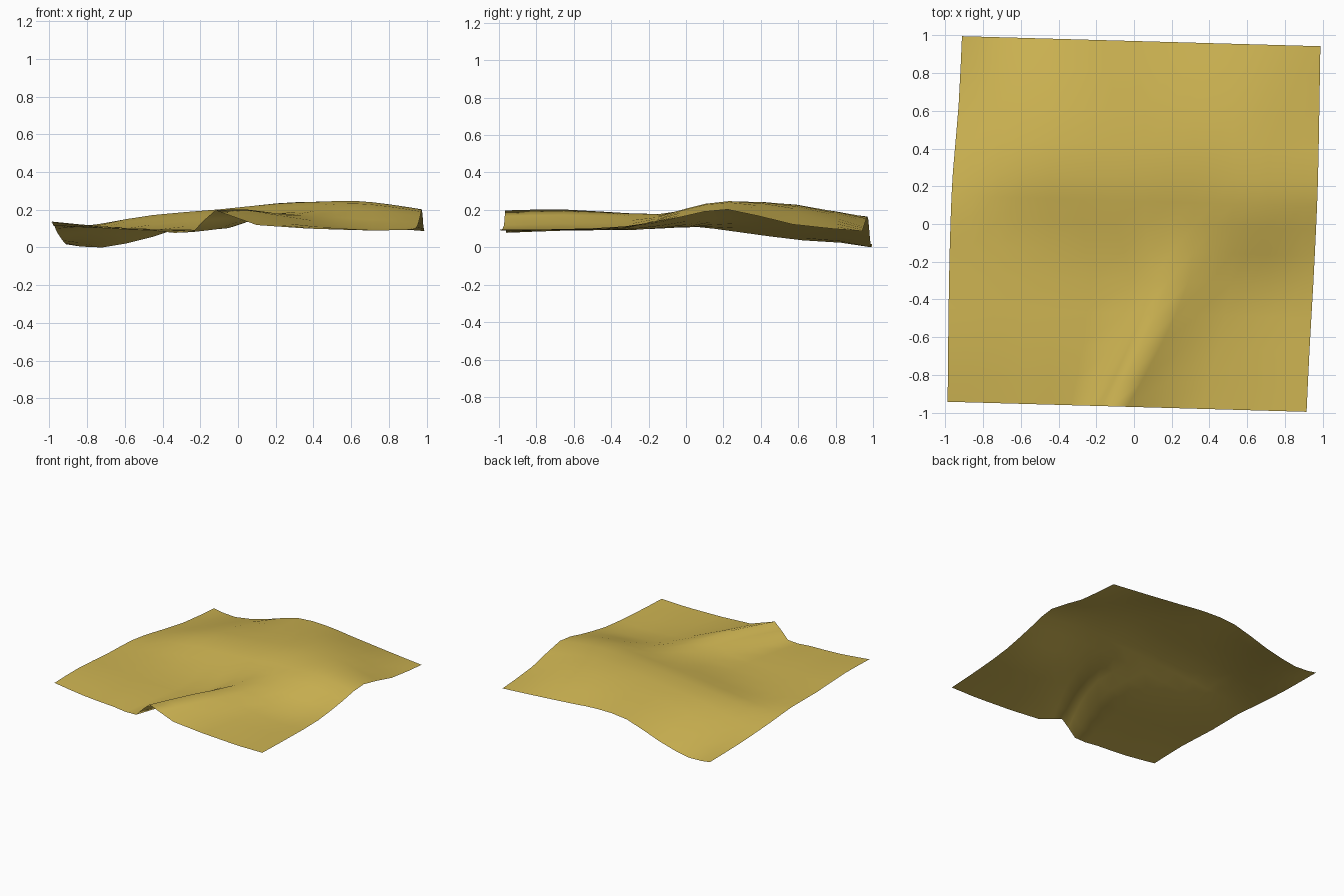
import bpy, bmesh

if "Cube" in bpy.data.objects:
    bpy.data.objects.remove(bpy.data.objects["Cube"])

# Rows from front to back: y, left x, right x, crest x, gap to the foot left of the crest
ROWS = [
    (-0.97, -0.988, 0.915, -0.12, 0.12),
    (-0.65, -0.985, 0.93, 0.04, 0.15),
    (-0.30, -0.98, 0.95, 0.18, 0.20),
    (0.00, -0.972, 0.965, 0.20, 0.30),
    (0.25, -0.96, 0.975, 0.20, 0.30),
    (0.60, -0.93, 0.982, 0.20, 0.30),
    (0.97, -0.912, 0.988, 0.12, 0.27),
]
# Sheet height on each row, from left to right
HEIGHTS = [
    (.135, .105, .092, .085, .200, .122, .095, .095, .097),
    (.140, .115, .100, .100, .205, .130, .100, .095, .100),
    (.120, .105, .095, .115, .185, .145, .110, .105, .115),
    (.115, .110, .125, .160, .185, .200, .205, .190, .165),
    (.085, .130, .175, .205, .235, .245, .250, .232, .205),
    (.040, .075, .145, .190, .225, .230, .210, .170, .125),
    (.020, .003, .060, .155, .165, .145, .120, .105, .090),
]
STEPS = 2


def smooth_line(pts, steps):
    """Catmull-Rom curve through a list of equal-length tuples."""
    out = []
    for i in range(len(pts) - 1):
        a, b = pts[max(i - 1, 0)], pts[i]
        c, d = pts[i + 1], pts[min(i + 2, len(pts) - 1)]
        for k in range(steps):
            t = k / steps
            out.append(tuple(
                0.5 * (2 * q + (r - p) * t + (2 * p - 5 * q + 4 * r - s) * t * t
                       + (3 * q - p - 3 * r + s) * t ** 3)
                for p, q, r, s in zip(a, b, c, d)))
    out.append(pts[-1])
    return out


# Control grid, with a slight turn of the sheet about z
grid = []
for (y, left, right, crest, gap), hs in zip(ROWS, HEIGHTS):
    xs = (left, -0.72, -0.45, crest - gap, crest, crest + 0.22, 0.62, 0.8, right)
    grid.append([(x, y - 0.028 * x, h) for x, h in zip(xs, hs)])

# Refine along the rows, then across them
grid = [smooth_line(row, STEPS) for row in grid]
cols = [smooth_line(list(col), STEPS) for col in zip(*grid)]
low = min(p[2] for col in cols for p in col)

# Rumpled sheet
bm = bmesh.new()
verts = [[bm.verts.new((x, y, z - low)) for x, y, z in col] for col in cols]
for a, b in zip(verts, verts[1:]):
    for j in range(len(a) - 1):
        bm.faces.new((a[j], b[j], b[j + 1], a[j + 1])).smooth = True
mesh = bpy.data.meshes.new("rumpled_sheet")
bm.to_mesh(mesh)
bm.free()
sheet = bpy.data.objects.new("rumpled_sheet", mesh)
bpy.context.collection.objects.link(sheet)

mat = bpy.data.materials.new("mustard yellow")
mat.diffuse_color = (0.62, 0.46, 0.085, 1)
mat.use_nodes = True
mat.node_tree.nodes["Principled BSDF"].inputs["Base Color"].default_value = mat.diffuse_color
mesh.materials.append(mat)
